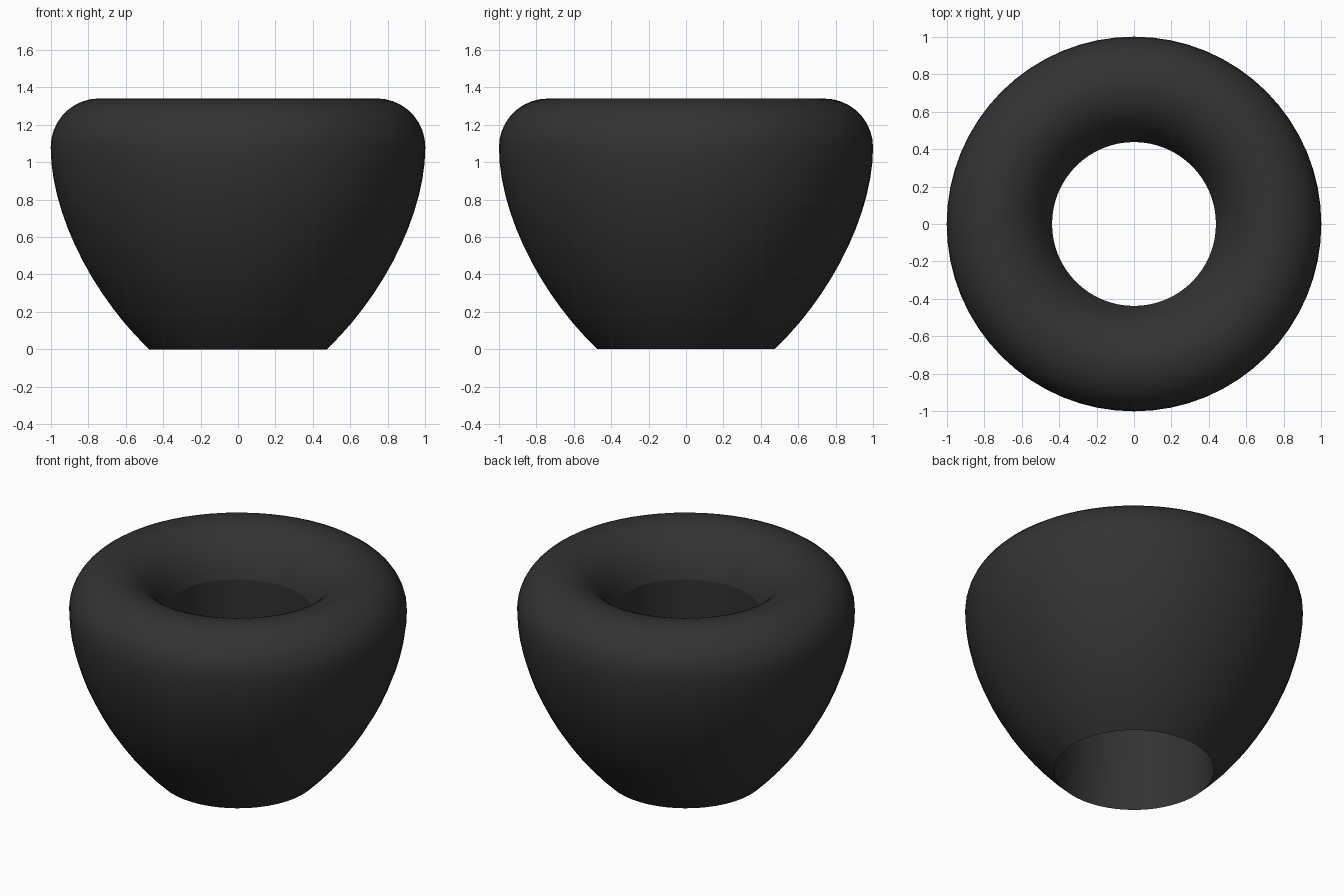
import bpy
import bmesh
from math import cos, sin, pi, radians
from mathutils import Vector, Matrix
from mathutils.geometry import interpolate_bezier

SEGMENTS = 64
HEIGHT = 1.34

cube = bpy.data.objects.get("Cube")
if cube:
    bpy.data.objects.remove(cube)


def make_material(name, colour):
    mat = bpy.data.materials.new(name)
    mat.use_nodes = True
    mat.diffuse_color = colour
    mat.node_tree.nodes["Principled BSDF"].inputs["Base Color"].default_value = colour
    return mat


def arc(centre_r, rad_r, rad_z, start, end, steps):
    """Points of an elliptical arc whose top touches the rim height."""
    angles = [radians(start + (end - start) * i / steps) for i in range(steps + 1)]
    return [Vector((centre_r + rad_r * cos(a), 0, HEIGHT - rad_z + rad_z * sin(a)))
            for a in angles]


def lathe(name, profile, mat):
    """Revolve a closed profile around the z axis."""
    bm = bmesh.new()
    rings = []
    for i in range(SEGMENTS):
        turn = Matrix.Rotation(2 * pi * i / SEGMENTS, 3, 'Z')
        rings.append([bm.verts.new(turn @ p) for p in profile])
    count = len(profile)
    for i, ring in enumerate(rings):
        nxt = rings[(i + 1) % SEGMENTS]
        for j in range(count):
            k = (j + 1) % count
            bm.faces.new((ring[j], nxt[j], nxt[k], ring[k]))
    bmesh.ops.recalc_face_normals(bm, faces=bm.faces)
    mesh = bpy.data.meshes.new(name)
    bm.to_mesh(mesh)
    bm.free()
    mesh.materials.append(mat)
    obj = bpy.data.objects.new(name, mesh)
    bpy.context.collection.objects.link(obj)
    return obj


# Outer wall: curved bowl side from the foot up to the widest point
wall = interpolate_bezier(Vector((0.473, 0, 0)), Vector((0.77, 0, 0.28)),
                          Vector((1, 0, 0.72)), Vector((1, 0, 1.08)), 14)
# Rounded rim: outer shoulder, then the funnel down to the inner crease
shoulder = arc(0.74, 0.26, 0.26, 0, 90, 9)
funnel = arc(0.74, 0.322, 0.41, 90, 160, 9)

# The profile closes along the straight bore, from the crease to the foot
body = lathe("hollow_bowl_body", wall + shoulder[1:] + funnel[1:],
             make_material("matte black", (0.032, 0.032, 0.032, 1)))

bpy.ops.object.select_all(action='DESELECT')
body.select_set(True)
bpy.context.view_layer.objects.active = body
bpy.ops.object.shade_smooth_by_angle(angle=radians(16))
